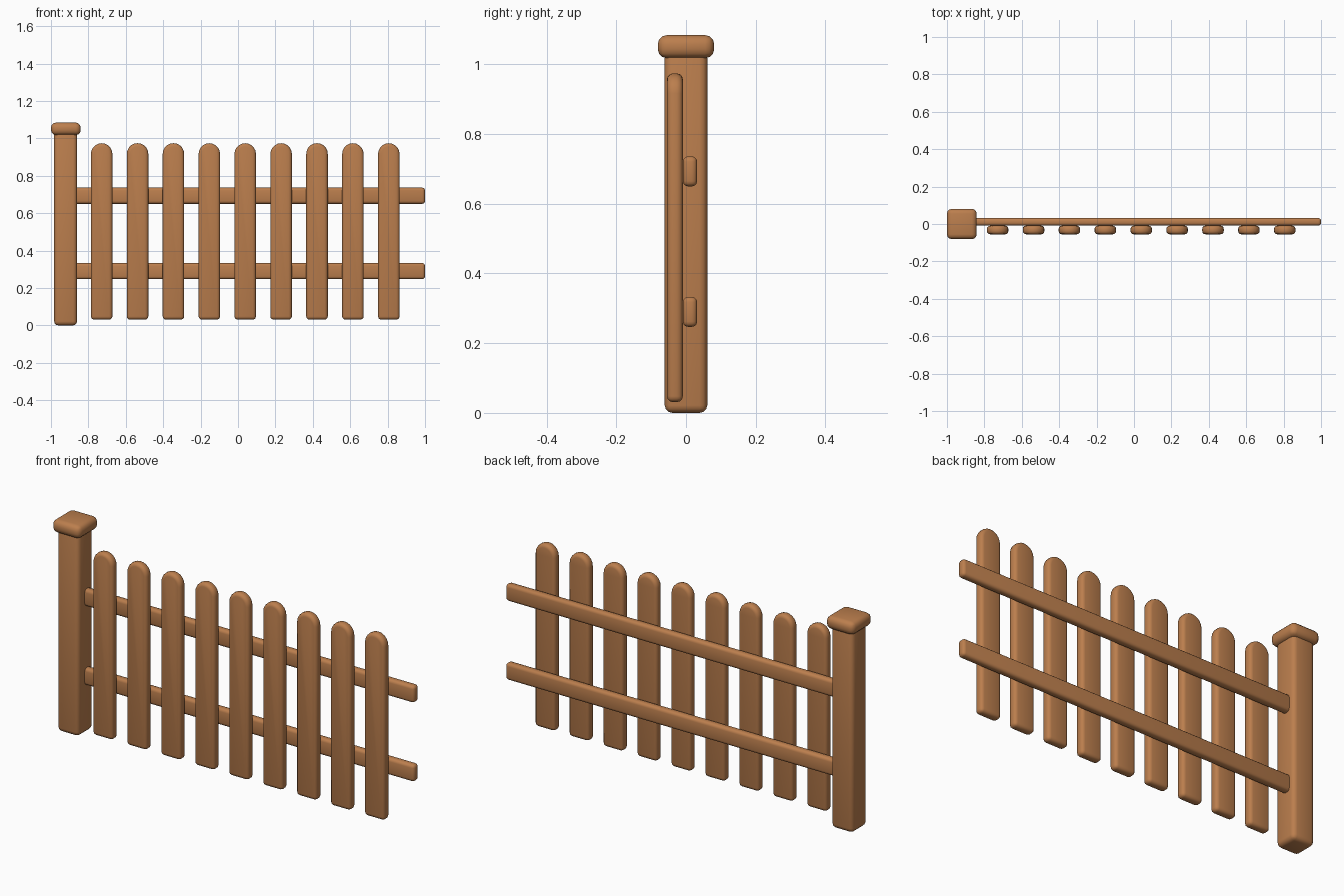
import bpy, bmesh, math

if "Cube" in bpy.data.objects:
    bpy.data.objects.remove(bpy.data.objects["Cube"])

wood = bpy.data.materials.new("wood")
wood.diffuse_color = (0.5, 0.21, 0.075, 1)
wood.use_nodes = True
wood.node_tree.nodes["Principled BSDF"].inputs["Base Color"].default_value = wood.diffuse_color


def finish(name, bm, bevel, segments=3):
    """Turn a bmesh into a wooden object with softened edges."""
    bmesh.ops.recalc_face_normals(bm, faces=bm.faces)
    mesh = bpy.data.meshes.new(name)
    bm.to_mesh(mesh)
    bm.free()
    mesh.materials.append(wood)
    mesh.shade_smooth()
    obj = bpy.data.objects.new(name, mesh)
    bpy.context.collection.objects.link(obj)
    mod = obj.modifiers.new("soft_edges", 'BEVEL')
    mod.width = bevel
    mod.segments = segments
    mod.limit_method = 'ANGLE'
    mod.angle_limit = math.radians(30)
    mod.use_clamp_overlap = False
    return obj


def box(name, lo, hi, bevel):
    bm = bmesh.new()
    bmesh.ops.create_cube(bm, size=1)
    for v in bm.verts:
        v.co = [(a + b) / 2 + c * (b - a) for a, b, c in zip(lo, hi, v.co)]
    return finish(name, bm, bevel)


def picket(name, x, half=0.0575, z0=0.031, z1=0.974, y0=-0.055, y1=-0.009):
    """Board with a round-arched top, extruded through its thickness."""
    steps = 10
    outline = [(x - half, z0), (x + half, z0)]
    for i in range(steps + 1):
        a = math.pi * i / steps
        outline.append((x + half * math.cos(a), z1 - half + half * math.sin(a)))
    bm = bmesh.new()
    face = bm.faces.new([bm.verts.new((px, y0, pz)) for px, pz in outline])
    ext = bmesh.ops.extrude_face_region(bm, geom=[face], use_keep_orig=True)
    for g in ext["geom"]:
        if isinstance(g, bmesh.types.BMVert):
            g.co.y = y1
    return finish(name, bm, 0.017)


# Post and its cap
box("post", (-0.983, -0.061, 0), (-0.86, 0.061, 1.04), 0.022)
box("post_cap", (-1.0, -0.081, 1.018), (-0.841, 0.081, 1.084), 0.026)

# Horizontal rails behind the pickets
box("lower_rail", (-0.88, -0.009, 0.247), (1.0, 0.032, 0.333), 0.015)
box("upper_rail", (-0.88, -0.009, 0.65), (1.0, 0.032, 0.736), 0.015)

# Row of nine pickets
for i in range(9):
    picket(f"picket_{i + 1}", -0.729 + 0.1919 * i)
